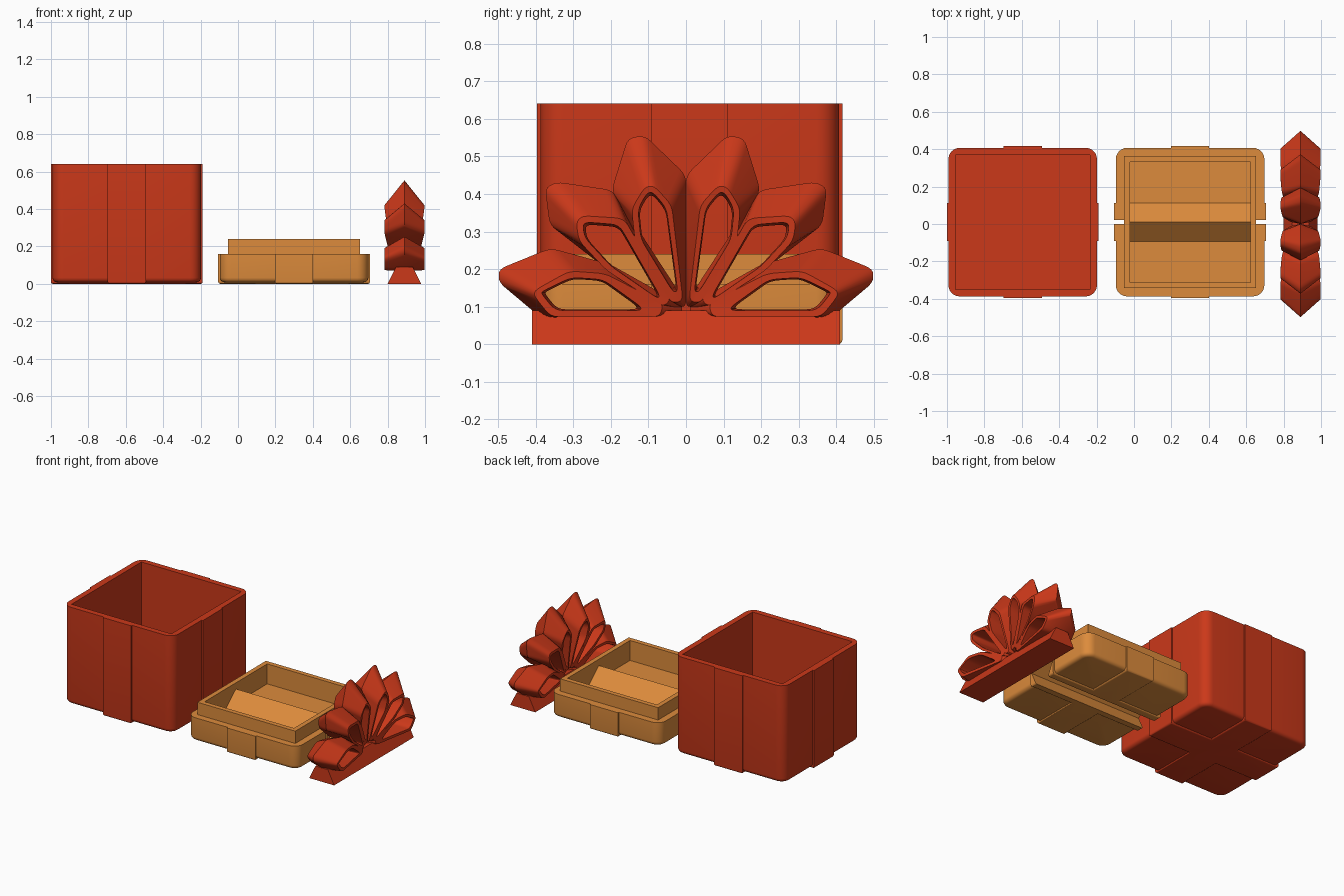
import bpy, bmesh, math
from mathutils import Vector

if "Cube" in bpy.data.objects:
    bpy.data.objects.remove(bpy.data.objects["Cube"])


def material(name, rgb):
    m = bpy.data.materials.new(name)
    m.diffuse_color = (*rgb, 1)
    m.use_nodes = True
    m.node_tree.nodes["Principled BSDF"].inputs["Base Color"].default_value = m.diffuse_color
    return m


RED = material("red", (0.60, 0.04, 0.01))
GOLD = material("gold", (0.72, 0.26, 0.045))


def finish(bm, name, mat):
    bmesh.ops.recalc_face_normals(bm, faces=bm.faces[:])
    me = bpy.data.meshes.new(name)
    bm.to_mesh(me)
    bm.free()
    ob = bpy.data.objects.new(name, me)
    bpy.context.collection.objects.link(ob)
    me.materials.append(mat)
    return ob


def block(name, x, y, z0, z1, hx, hy, mat, corner=0, foot=0):
    """Box with rounded upright corners and a rounded bottom edge."""
    bm = bmesh.new()
    bmesh.ops.create_cube(bm, size=2)
    for v in bm.verts:
        v.co = Vector((x + v.co.x * hx, y + v.co.y * hy, z1 if v.co.z > 0 else z0))
    if corner:
        es = [e for e in bm.edges if abs(e.verts[0].co.z - e.verts[1].co.z) > 1e-4]
        bmesh.ops.bevel(bm, geom=es, offset=corner, segments=6, profile=0.5, affect='EDGES')
    if foot:
        es = [e for e in bm.edges if all(abs(v.co.z - z0) < 1e-5 for v in e.verts)]
        bmesh.ops.bevel(bm, geom=es, offset=foot, segments=4, profile=0.5, affect='EDGES')
    return finish(bm, name, mat)


def prism(name, prof, axis, a, b, mat):
    """Extrude a (side, z) profile along x or y."""
    bm = bmesh.new()
    ends = []
    for t in (a, b):
        ends.append([bm.verts.new((t, s, z) if axis == 'x' else (s, t, z)) for s, z in prof])
        bm.faces.new(ends[-1])
    n = len(prof)
    for i in range(n):
        j = (i + 1) % n
        bm.faces.new((ends[0][i], ends[0][j], ends[1][j], ends[1][i]))
    return finish(bm, name, mat)


def combine(ob, other, op):
    mod = ob.modifiers.new(op, 'BOOLEAN')
    mod.operation, mod.solver, mod.object = op, 'EXACT', other
    bpy.context.view_layer.objects.active = ob
    bpy.ops.object.modifier_apply(modifier=mod.name)
    bpy.data.objects.remove(other)


def smooth(ob, deg=30):
    bpy.ops.object.select_all(action='DESELECT')
    ob.select_set(True)
    bpy.context.view_layer.objects.active = ob
    bpy.ops.object.shade_smooth_by_angle(angle=math.radians(deg))


def ribboned(name, x, top, mat):
    """Rounded block wrapped by two crossing raised ribbons."""
    ob = block(name, x, CY, 0.008, top, 0.397, 0.397, mat, 0.06, 0.025)
    for hx, hy in ((0.102, 0.406), (0.406, 0.102)):
        r = block("ribbon", x, CY, 0, top, hx, hy, mat, 0, 0.012)
        combine(ob, r, 'UNION')
    return ob


CY = 0.01

# Gift box
box = ribboned("gift_box", -0.595, 0.64, RED)
combine(box, block("hollow", -0.595, CY, 0.04, 0.8, 0.36, 0.36, RED), 'DIFFERENCE')
smooth(box)

# Upside-down lid with lip and dovetail slot
lid = ribboned("lid", 0.30, 0.16, GOLD)
combine(lid, block("lip", 0.30, CY, 0.05, 0.24, 0.353, 0.353, GOLD), 'UNION')
combine(lid, block("hollow", 0.30, CY, 0.11, 0.4, 0.322, 0.322, GOLD), 'DIFFERENCE')
ridge = [(CY - 0.115, 0.10), (CY + 0.115, 0.10), (CY, 0.20)]
combine(lid, prism("slot_roof", ridge, 'x', -0.03, 0.63, GOLD), 'UNION')
slot = [(CY - 0.05, -0.01), (CY + 0.05, -0.01), (CY + 0.093, 0.085), (CY, 0.17), (CY - 0.093, 0.085)]
combine(lid, prism("slot", slot, 'x', -0.3, 0.9, GOLD), 'DIFFERENCE')
smooth(lid)

# Bow foot
BX = 0.89
foot = [(BX - 0.09, 0), (BX + 0.09, 0), (BX + 0.045, 0.09), (BX - 0.045, 0.09)]
prism("bow_foot", foot, 'y', -0.41, 0.41, RED)


# Bow loops: ridge outline, rim outline and hole outline in (y, z)
def rounded(pts):
    out = [Vector(p) for p in pts]
    n = len(out)
    res = []
    for i in range(n):
        p, a, b = out[i], out[i - 1], out[(i + 1) % n]
        p0 = p + (a - p) * min(0.4, 0.022 / (a - p).length)
        p1 = p + (b - p) * min(0.4, 0.022 / (b - p).length)
        for k in range(5):
            t = k / 4
            res.append(p0 * (1 - t) ** 2 + p * 2 * t * (1 - t) + p1 * t * t)
    return res


LOOPS = {
    "low": ([(0.01, 0.08), (0.385, 0.07), (0.498, 0.165), (0.498, 0.20), (0.36, 0.256), (0.20, 0.212), (0.01, 0.105)],
            [(0.07, 0.073), (0.36, 0.073), (0.405, 0.13), (0.40, 0.145), (0.31, 0.195), (0.215, 0.188), (0.06, 0.108)],
            [(0.12, 0.09), (0.348, 0.09), (0.385, 0.135), (0.38, 0.142), (0.305, 0.178), (0.22, 0.172), (0.12, 0.10)]),
    "middle": ([(0.02, 0.09), (0.20, 0.21), (0.362, 0.315), (0.375, 0.415), (0.345, 0.432), (0.195, 0.41), (0.0, 0.11)],
               [(0.06, 0.10), (0.21, 0.195), (0.285, 0.275), (0.292, 0.325), (0.275, 0.342), (0.165, 0.335), (0.04, 0.12)],
               [(0.075, 0.122), (0.20, 0.208), (0.268, 0.282), (0.275, 0.315), (0.265, 0.325), (0.178, 0.318), (0.07, 0.13)]),
    "high": ([(0.02, 0.10), (0.12, 0.25), (0.198, 0.41), (0.155, 0.548), (0.11, 0.556), (0.0, 0.45), (0.0, 0.10)],
             [(0.04, 0.11), (0.135, 0.27), (0.145, 0.36), (0.11, 0.418), (0.085, 0.422), (0.038, 0.37), (0.008, 0.115)],
             [(0.035, 0.14), (0.12, 0.28), (0.128, 0.36), (0.104, 0.402), (0.088, 0.405), (0.052, 0.362), (0.022, 0.14)]),
}


def bow_loop(name, side, outlines):
    mid, rim, hole = (rounded(o) for o in outlines)
    cen = sum(hole, Vector((0, 0))) / len(hole)
    throat = [cen + (p - cen) * 0.92 for p in hole]
    half = lambda p: 0.045 + 0.062 * min(1, (p - Vector((0, 0.1))).length / 0.33)
    bm = bmesh.new()

    def ring(pts, s):
        return [bm.verts.new((BX + s * half(p), side * p.x, p.y)) for p in pts]

    rings = [ring(mid, 0), ring(rim, 1), ring(hole, 1), ring(throat, 0), ring(hole, -1), ring(rim, -1)]
    n = len(mid)
    for a, b in zip(rings, rings[1:] + rings[:1]):
        for i in range(n):
            j = (i + 1) % n
            bm.faces.new((a[i], a[j], b[j], b[i]))
    smooth(finish(bm, name, RED))


for key, outlines in LOOPS.items():
    for side, label in ((1, "back"), (-1, "front")):
        bow_loop(f"bow_loop_{key}_{label}", side, outlines)
